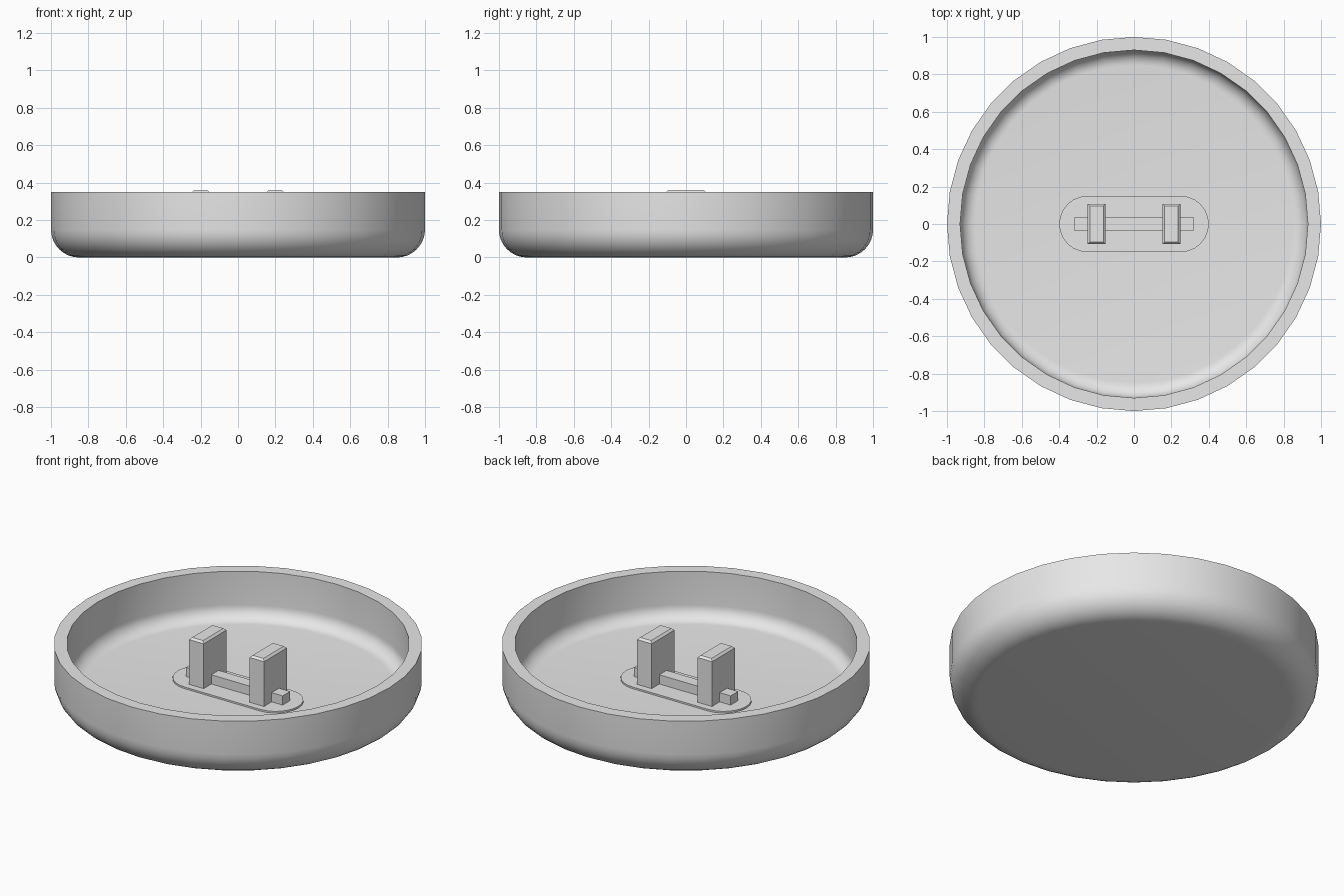
import bpy
import bmesh
from math import sin, cos, pi, radians

SIDES = 36
FLOOR = 0.07
PLATE_TOP = 0.08

if "Cube" in bpy.data.objects:
    bpy.data.objects.remove(bpy.data.objects["Cube"], do_unlink=True)

grey = bpy.data.materials.new("light_grey")
grey.use_nodes = True
colour = (0.8, 0.8, 0.8, 1)
grey.diffuse_color = colour
for node in grey.node_tree.nodes:
    if node.type == "BSDF_PRINCIPLED":
        node.inputs["Base Color"].default_value = colour


def finish(name, bm, smooth=False):
    """Turn a bmesh into a named, coloured object."""
    bmesh.ops.recalc_face_normals(bm, faces=bm.faces)
    mesh = bpy.data.meshes.new(name)
    bm.to_mesh(mesh)
    bm.free()
    mesh.materials.append(grey)
    if smooth:
        mesh.shade_smooth()
        mesh.set_sharp_from_angle(angle=radians(35))
    obj = bpy.data.objects.new(name, mesh)
    bpy.context.scene.collection.objects.link(obj)
    return obj


def arc(cx, cz, r, start, end, steps=8):
    """Points along a circular arc, angles in degrees."""
    angles = [radians(start + (end - start) * i / steps) for i in range(steps + 1)]
    return [(cx + r * cos(a), cz + r * sin(a)) for a in angles]


def prism(outline, z0, z1):
    """Extrude a flat outline between two heights."""
    bm = bmesh.new()
    base = bm.faces.new([bm.verts.new((x, y, z0)) for x, y in outline])
    grown = bmesh.ops.extrude_face_region(bm, geom=[base], use_keep_orig=True)
    top = [v for v in grown["geom"] if isinstance(v, bmesh.types.BMVert)]
    bmesh.ops.translate(bm, vec=(0, 0, z1 - z0), verts=top)
    return bm


def rectangle(cx, hx, hy):
    return [(cx - hx, -hy), (cx + hx, -hy), (cx + hx, hy), (cx - hx, hy)]


# Round shallow tray: one wall profile spun about the z axis
profile = [(0, 0)] + arc(0.85, 0.15, 0.15, -90, 0)
profile += [(1, 0.35), (0.93, 0.35)]
profile += arc(0.85, FLOOR + 0.08, 0.08, 0, -90) + [(0, FLOOR)]
bm = bmesh.new()
points = [bm.verts.new((r, 0, z)) for r, z in profile]
edges = [bm.edges.new(pair) for pair in zip(points, points[1:])]
bmesh.ops.spin(bm, geom=points + edges, cent=(0, 0, 0), axis=(0, 0, 1),
               angle=2 * pi, steps=SIDES)
bmesh.ops.remove_doubles(bm, verts=bm.verts, dist=0.0001)
finish("round_tray", bm, smooth=True)

# Thin base plate with rounded ends
pill = arc(0.25, 0, 0.15, -90, 90, 12) + arc(-0.25, 0, 0.15, 90, 270, 12)
finish("base_plate", prism(pill, FLOOR - 0.005, PLATE_TOP), smooth=True)

# Bar running through both posts
finish("cross_bar", prism(rectangle(0, 0.32, 0.035), PLATE_TOP - 0.005, 0.135))

# Two upright posts with chamfered tops
for side, name in ((1, "left_post"), (-1, "right_post")):
    bm = prism(rectangle(side * 0.2, 0.048, 0.108), PLATE_TOP - 0.005, 0.36)
    rim = [e for e in bm.edges if all(v.co.z > 0.35 for v in e.verts)]
    bmesh.ops.bevel(bm, geom=rim, offset=0.012, segments=1, affect="EDGES")
    finish(name, bm)
